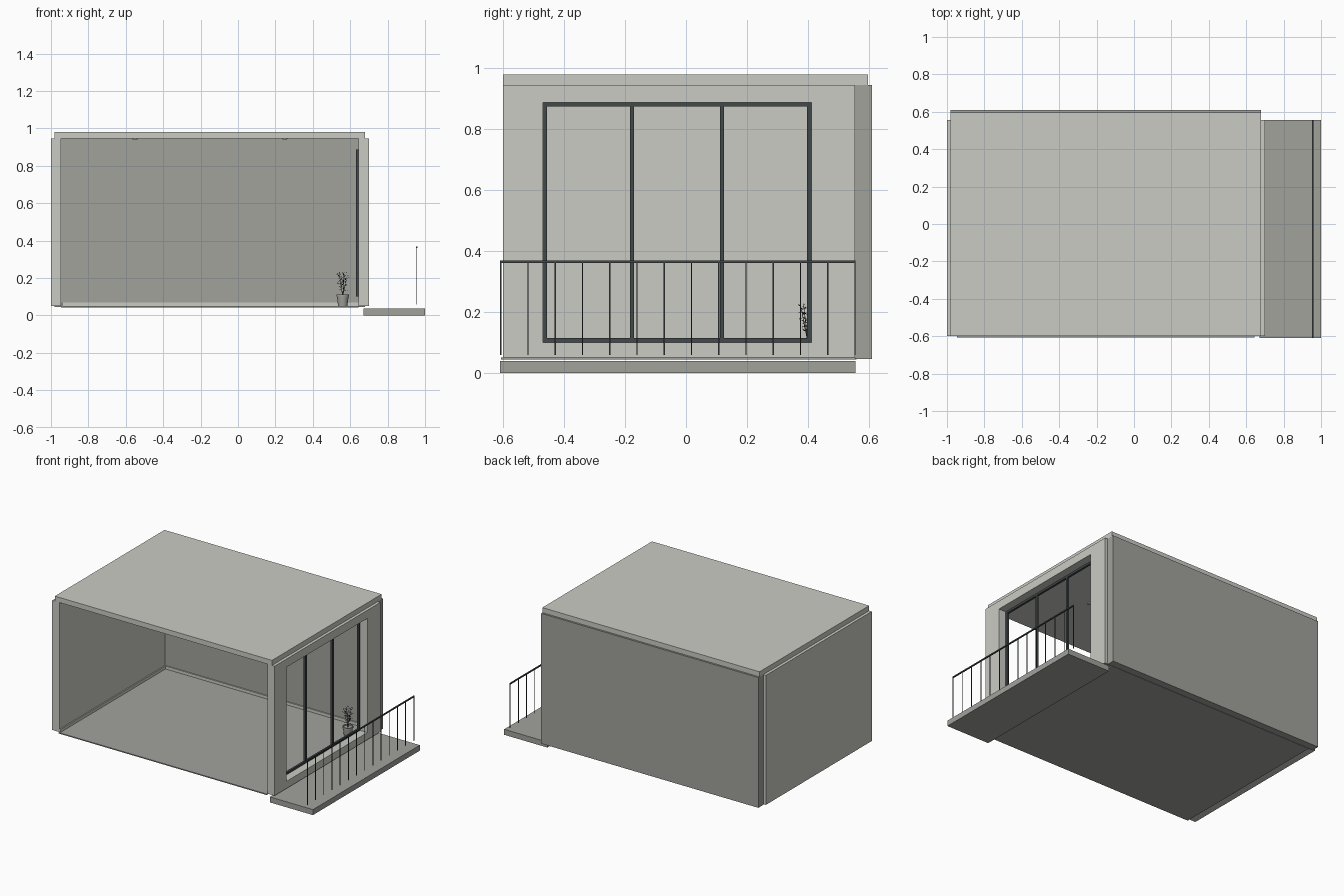
import bpy, bmesh, math, random
from mathutils import Vector, Matrix

old = bpy.data.objects.get("Cube")
if old:
    bpy.data.objects.remove(old, do_unlink=True)


def material(name, rgb):
    m = bpy.data.materials.new(name)
    m.use_nodes = True
    m.diffuse_color = (*rgb, 1)
    m.node_tree.nodes["Principled BSDF"].inputs["Base Color"].default_value = (*rgb, 1)
    return m


LIGHT = material("light plaster", (0.60, 0.60, 0.555))
CONCRETE = material("grey concrete", (0.36, 0.365, 0.335))
METAL = material("dark metal", (0.055, 0.065, 0.066))
LEAF = material("dark foliage", (0.06, 0.075, 0.065))


def finish(name, bm, mat, smooth=False):
    bmesh.ops.recalc_face_normals(bm, faces=bm.faces)
    me = bpy.data.meshes.new(name)
    bm.to_mesh(me)
    bm.free()
    me.materials.append(mat)
    ob = bpy.data.objects.new(name, me)
    bpy.context.collection.objects.link(ob)
    if smooth:
        bpy.ops.object.select_all(action="DESELECT")
        ob.select_set(True)
        bpy.context.view_layer.objects.active = ob
        bpy.ops.object.shade_smooth_by_angle(angle=math.radians(35))
    return ob


def boxes(name, mat, *spans):
    """One object from boxes given as (x range, y range, z range)."""
    bm = bmesh.new()
    for span in spans:
        size = [b - a for a, b in span]
        mid = [(a + b) / 2 for a, b in span]
        bmesh.ops.create_cube(bm, size=1, matrix=Matrix.Translation(mid) @ Matrix.Diagonal((*size, 1)))
    return finish(name, bm, mat)


# Shell of the room
WALL_Y, WALL_Z = (-0.6, 0.555), (0.05, 0.945)
INNER_X, OUTER_X = (-0.945, 0.645), (0.645, 0.70)
boxes("floor", CONCRETE, (INNER_X, (-0.608, 0.56), (0.043, 0.05)))
boxes("back_wall", CONCRETE, ((-0.98, 0.68), (0.555, 0.61), (0.045, 0.945)))
boxes("roof", LIGHT, ((-0.98, 0.68), (-0.6, 0.597), (0.945, 0.98)))
boxes("right_wall", LIGHT, ((-1.0, -0.945), WALL_Y, WALL_Z))

# Window wall: two piers, a sill and a lintel around the opening
WIN_Y, WIN_Z = (-0.47, 0.412), (0.10, 0.888)
boxes("window_wall", LIGHT,
      (OUTER_X, (WALL_Y[0], WIN_Y[0]), WALL_Z),
      (OUTER_X, (WIN_Y[1], WALL_Y[1]), WALL_Z),
      (OUTER_X, WIN_Y, (WALL_Z[0], WIN_Z[0])),
      (OUTER_X, WIN_Y, (WIN_Z[1], WALL_Z[1])))

# Skirting boards
boxes("skirting", LIGHT,
      (INNER_X, (0.547, 0.555), (0.05, 0.07)),
      ((-0.945, -0.937), (-0.6, 0.547), (0.05, 0.07)))

# Window frame with two mullions
FRAME_X, BAR = (0.63, 0.645), 0.014
uprights = [WIN_Y[0], -0.184, 0.111, WIN_Y[1] - BAR]
boxes("window_frame", METAL,
      *[(FRAME_X, (y, y + BAR), WIN_Z) for y in uprights],
      (FRAME_X, WIN_Y, (WIN_Z[0], WIN_Z[0] + BAR)),
      (FRAME_X, WIN_Y, (WIN_Z[1] - BAR, WIN_Z[1])))

# Balcony slab and railing
boxes("balcony", CONCRETE, ((0.67, 1.0), (-0.61, 0.557), (0, 0.038)))
RAIL_X, POSTS = 0.956, 14
step = (0.555 + 0.608) / (POSTS - 1)
posts = [-0.608 + i * step for i in range(POSTS)]
boxes("railing_posts", METAL,
      *[((RAIL_X - 0.002, RAIL_X + 0.002), (y - 0.002, y + 0.002), (0.058, 0.362)) for y in posts])
boxes("railing_handrail", METAL,
      ((RAIL_X - 0.004, RAIL_X + 0.004), (-0.61, 0.557), (0.36, 0.368)))

# Ceiling lights
for i, x in enumerate((-0.55, 0.25)):
    bm = bmesh.new()
    bmesh.ops.create_cone(bm, cap_ends=True, segments=20, radius1=0.012, radius2=0.014, depth=0.006,
                          matrix=Matrix.Translation((x, -0.13, 0.942)))
    finish(f"ceiling_light_{i + 1}", bm, LIGHT, True)

# Plant pot: lathed profile of (radius, height)
PLANT = Vector((0.56, 0.40, 0.05))
profile = [(0, 0), (0.025, 0), (0.031, 0.05), (0.034, 0.05), (0.034, 0.062), (0.030, 0.062), (0.029, 0.054), (0, 0.054)]
bm = bmesh.new()
verts = [bm.verts.new(PLANT + Vector((r, 0, z))) for r, z in profile]
edges = [bm.edges.new(pair) for pair in zip(verts, verts[1:])]
bmesh.ops.spin(bm, geom=verts + edges, cent=PLANT, axis=(0, 0, 1), angle=2 * math.pi, steps=20)
bmesh.ops.remove_doubles(bm, verts=bm.verts, dist=0.0002)
finish("plant_pot", bm, CONCRETE, True)

# Stems and folded leaves
random.seed(4)
bm = bmesh.new()
for k in range(5):
    turn = k * math.tau / 5
    base = PLANT + Vector((0, 0, 0.052))
    lean = Vector((math.cos(turn) * 0.024, math.sin(turn) * 0.024, random.uniform(0.10, 0.135)))
    rot = lean.to_track_quat("Z", "Y").to_matrix().to_4x4()
    bmesh.ops.create_cone(bm, segments=5, radius1=0.0016, radius2=0.001, depth=lean.length,
                          matrix=Matrix.Translation(base + lean / 2) @ rot)
    for n in range(11):
        root = base + lean * (0.3 + 0.07 * n)
        a = n * 2.4 + turn
        out = Vector((math.cos(a), math.sin(a), random.uniform(-0.3, 0.7))).normalized()
        side = out.cross(Vector((0, 0, 1))).normalized() * 0.0045
        length = random.uniform(0.016, 0.025)
        tip = root + out * length
        mid = root + out * length * 0.5 + Vector((0, 0, 0.002))
        a, b, c, d = [bm.verts.new(p) for p in (root, mid + side, tip, mid - side)]
        bm.faces.new((a, b, c))
        bm.faces.new((a, c, d))
finish("plant_leaves", bm, LEAF)
